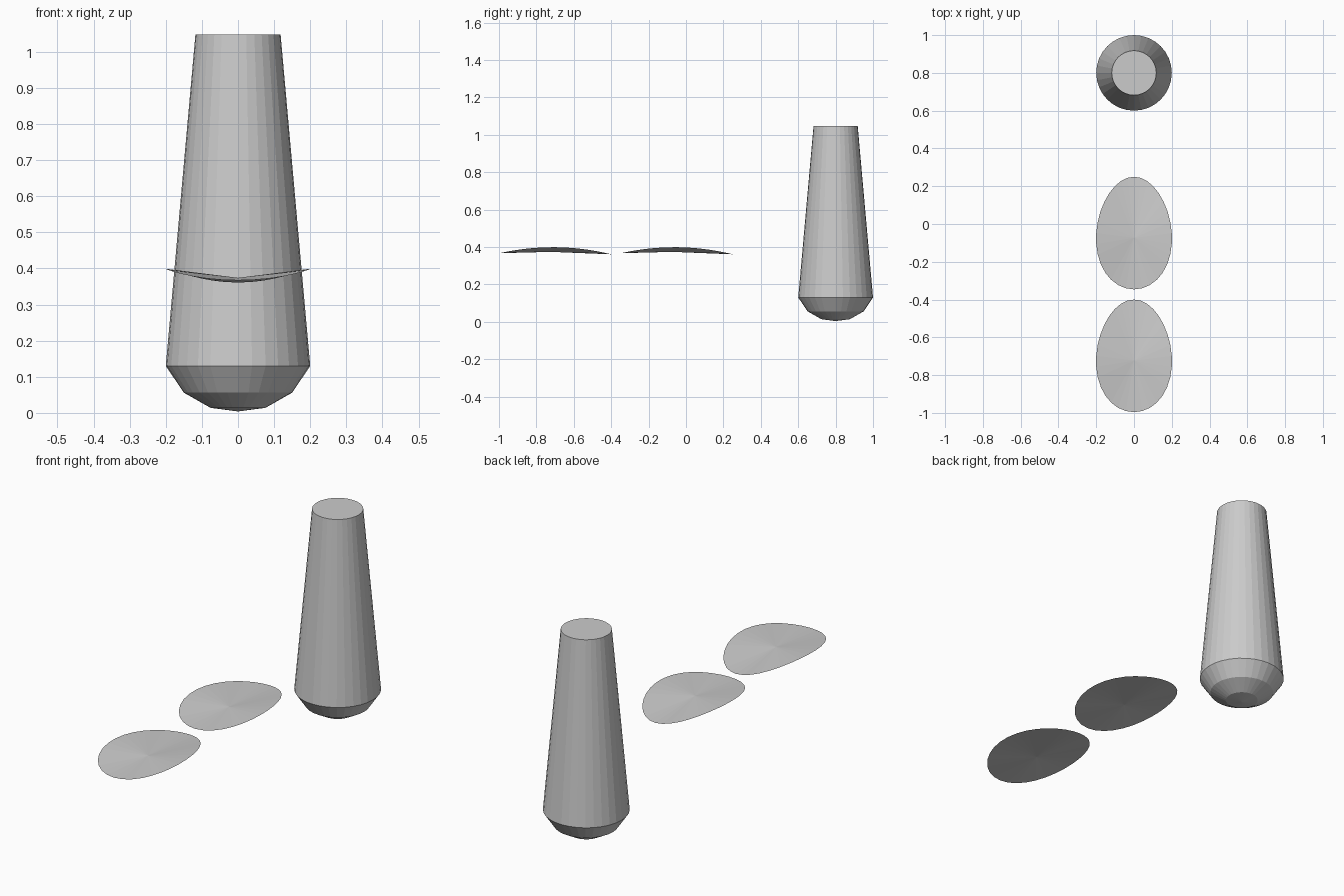
import bpy, bmesh, math

if "Cube" in bpy.data.objects:
    bpy.data.objects.remove(bpy.data.objects["Cube"])

SIDES = 32


def make_object(name, bm):
    mesh = bpy.data.meshes.new(name)
    bm.normal_update()
    bm.to_mesh(mesh)
    bm.free()
    obj = bpy.data.objects.new(name, mesh)
    bpy.context.collection.objects.link(obj)
    return obj


# Tapered post with a faceted rounded foot, turned from a profile of (radius, z)
def tapered_post(name, y, profile, foot_z):
    bm = bmesh.new()
    rings = []
    for r, z in profile:
        rings.append([bm.verts.new((r * math.cos(2 * math.pi * i / SIDES),
                                    r * math.sin(2 * math.pi * i / SIDES), z))
                      for i in range(SIDES)])
    tip = bm.verts.new((0, 0, foot_z))
    for i in range(SIDES):
        j = (i + 1) % SIDES
        bm.faces.new((tip, rings[0][j], rings[0][i]))
        for low, high in zip(rings, rings[1:]):
            bm.faces.new((low[i], low[j], high[j], high[i]))
    bm.faces.new(rings[-1])
    make_object(name, bm).location.y = y


# Thin egg-shaped pad: a fan whose rim curls up at the sides
def curved_pad(name, y):
    bm = bmesh.new()
    hub = bm.verts.new((0, -0.025, 0.374))
    rim = []
    for i in range(SIDES):
        t = 2 * math.pi * i / SIDES
        s, c = math.sin(t), math.cos(t)
        rim.append(bm.verts.new((-0.2 * s * (1 - 0.1 * c), 0.298 * c,
                                 0.364 - 0.003 * c + 0.035 * s * s)))
    for i in range(SIDES):
        bm.faces.new((hub, rim[i], rim[(i + 1) % SIDES]))
    make_object(name, bm).location.y = y


tapered_post("tapered_post", 0.8,
             [(0.076, 0.014), (0.15, 0.056), (0.2, 0.13), (0.118, 1.047)], 0.004)
curved_pad("front_pad", -0.698)
curved_pad("rear_pad", -0.048)
